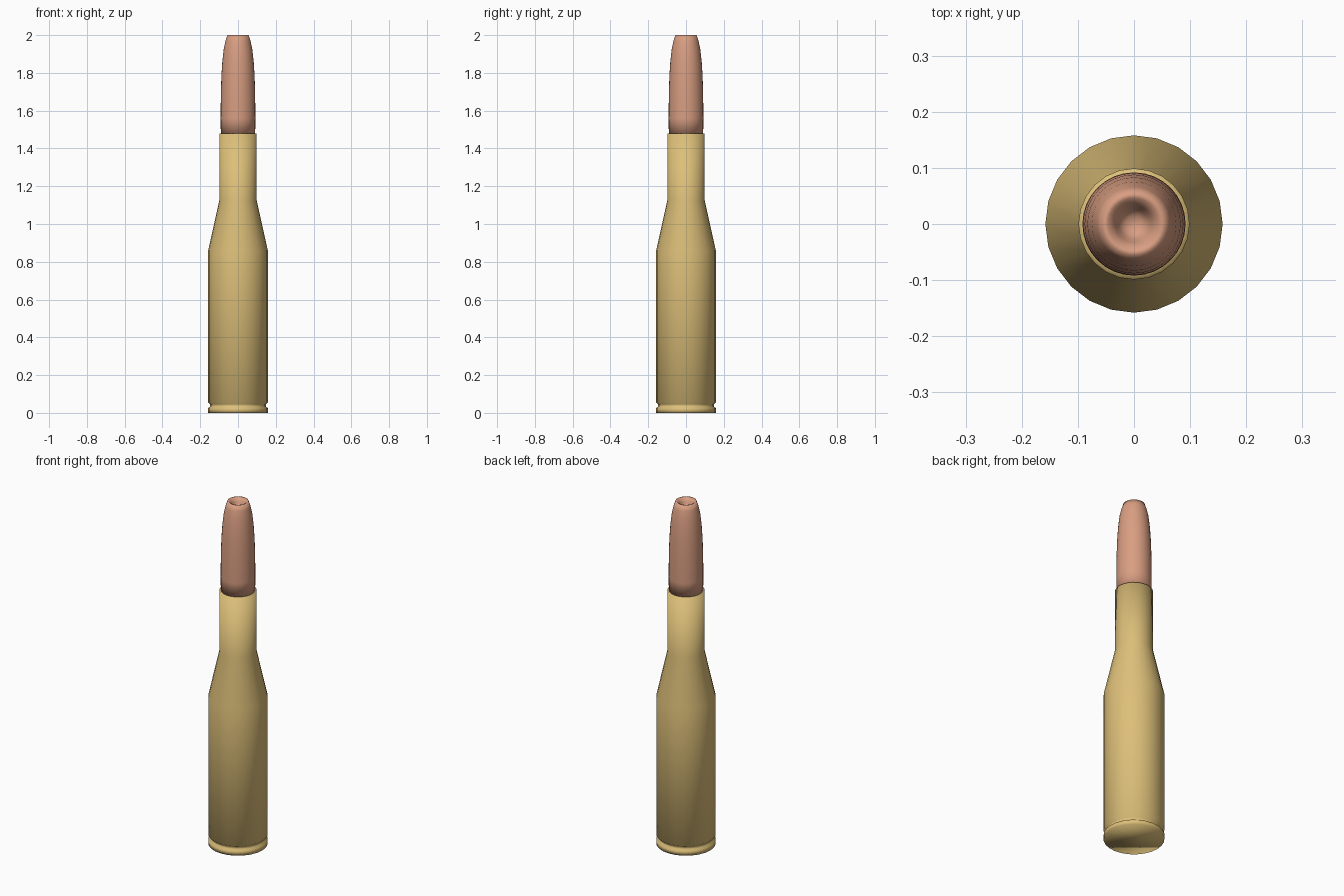
import bpy
import bmesh
from math import cos, sin, tau

cube = bpy.data.objects.get("Cube")
if cube:
    bpy.data.objects.remove(cube, do_unlink=True)


def make_material(name, rgb):
    mat = bpy.data.materials.new(name)
    mat.use_nodes = True
    mat.diffuse_color = (*rgb, 1)
    mat.node_tree.nodes["Principled BSDF"].inputs["Base Color"].default_value = (*rgb, 1)
    return mat


def lathe(name, profile, sides, mat):
    """Turn a (radius, height) profile about z and cap both ends."""
    bm = bmesh.new()
    rings = []
    for r, z in profile:
        rings.append([bm.verts.new((r * cos(tau * i / sides), r * sin(tau * i / sides), z))
                      for i in range(sides)])
    for low, high in zip(rings, rings[1:]):
        for i in range(sides):
            j = (i + 1) % sides
            bm.faces.new((low[i], low[j], high[j], high[i]))
    bm.faces.new(rings[0][::-1])
    bm.faces.new(rings[-1])
    for face in bm.faces:
        face.smooth = True
    mesh = bpy.data.meshes.new(name)
    bm.to_mesh(mesh)
    bm.free()
    mesh.materials.append(mat)
    obj = bpy.data.objects.new(name, mesh)
    bpy.context.scene.collection.objects.link(obj)
    return obj


brass = make_material("brass", (0.72, 0.52, 0.19))
copper = make_material("copper", (0.69, 0.34, 0.22))

# Case: rim, extractor groove, straight body, shoulder, neck and mouth
lathe("case", [(0.158, 0), (0.158, 0.026), (0.147, 0.033), (0.147, 0.046),
               (0.158, 0.055), (0.158, 0.86), (0.099, 1.125),
               (0.099, 1.48), (0.085, 1.48)], 24, brass)

# Slug: cylindrical shank, curved nose and hollow tip
lathe("slug", [(0.091, 1.475), (0.092, 1.56), (0.091, 1.68), (0.088, 1.78),
               (0.083, 1.86), (0.075, 1.93), (0.066, 1.97), (0.056, 2.0),
               (0.046, 1.998), (0.033, 1.98), (0.027, 1.955), (0.014, 1.94)],
      32, copper)
